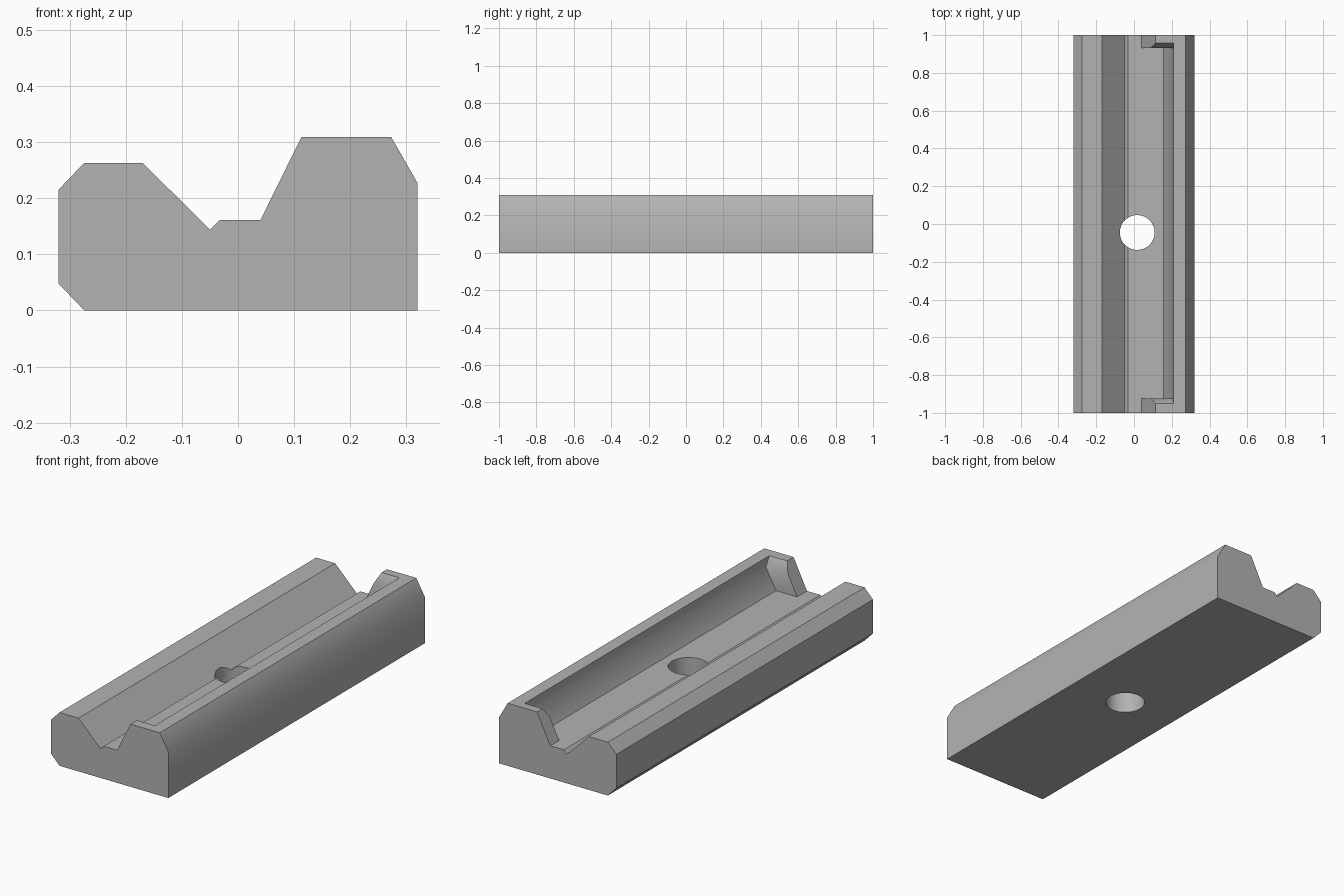
import bpy, bmesh, math

cube = bpy.data.objects.get("Cube")
if cube:
    bpy.data.objects.remove(cube, do_unlink=True)

grey = bpy.data.materials.new("plain grey")
grey.use_nodes = True
COLOUR = (0.45, 0.45, 0.45, 1)
grey.diffuse_color = COLOUR
grey.node_tree.nodes["Principled BSDF"].inputs["Base Color"].default_value = COLOUR


def loft(name, rings):
    """Closed solid through matching rings of points."""
    bm = bmesh.new()
    loops = [[bm.verts.new(p) for p in ring] for ring in rings]
    n = len(loops[0])
    for a, b in zip(loops, loops[1:]):
        for i in range(n):
            j = (i + 1) % n
            bm.faces.new((a[i], a[j], b[j], b[i]))
    bm.faces.new(loops[0])
    bm.faces.new(loops[-1])
    bmesh.ops.recalc_face_normals(bm, faces=bm.faces)
    mesh = bpy.data.meshes.new(name)
    bm.to_mesh(mesh)
    bm.free()
    mesh.materials.append(grey)
    obj = bpy.data.objects.new(name, mesh)
    bpy.context.collection.objects.link(obj)
    return obj


def cut(target, cutter):
    mod = target.modifiers.new(cutter.name, 'BOOLEAN')
    mod.operation = 'DIFFERENCE'
    mod.solver = 'EXACT'
    mod.object = cutter
    bpy.context.view_layer.objects.active = target
    bpy.ops.object.modifier_apply(modifier=mod.name)
    bpy.data.objects.remove(cutter, do_unlink=True)


# Grooved block: one end profile drawn along y
profile = [(-0.274, 0), (0.32, 0), (0.32, 0.227), (0.273, 0.309),
           (0.113, 0.309), (0.04, 0.161), (-0.033, 0.161), (-0.05, 0.144),
           (-0.17, 0.263), (-0.274, 0.263), (-0.32, 0.215), (-0.32, 0.048)]
block = loft("grooved_block", [[(x, y, z) for x, z in profile] for y in (-1, 1)])

# Long pocket in the tall wall, flared at the top of both ends
levels = [(0.161, 0.155, 0.927), (0.262, 0.21, 0.927), (0.35, 0.21, 0.977)]
mid = 0.004
pocket = loft("pocket_cutter", [
    [(0, mid - h, z), (x, mid - h, z), (x, mid + h, z), (0, mid + h, z)]
    for z, x, h in levels])
cut(block, pocket)

# Round hole through the floor
turns = [math.tau * i / 64 for i in range(64)]
hole = loft("hole_cutter", [
    [(0.017 + 0.092 * math.cos(t), -0.045 + 0.092 * math.sin(t), z) for t in turns]
    for z in (-0.1, 0.5)])
cut(block, hole)

# Smooth only the shallow bends
bpy.ops.object.select_all(action='DESELECT')
block.select_set(True)
bpy.context.view_layer.objects.active = block
bpy.ops.object.shade_smooth_by_angle(angle=math.radians(30))
